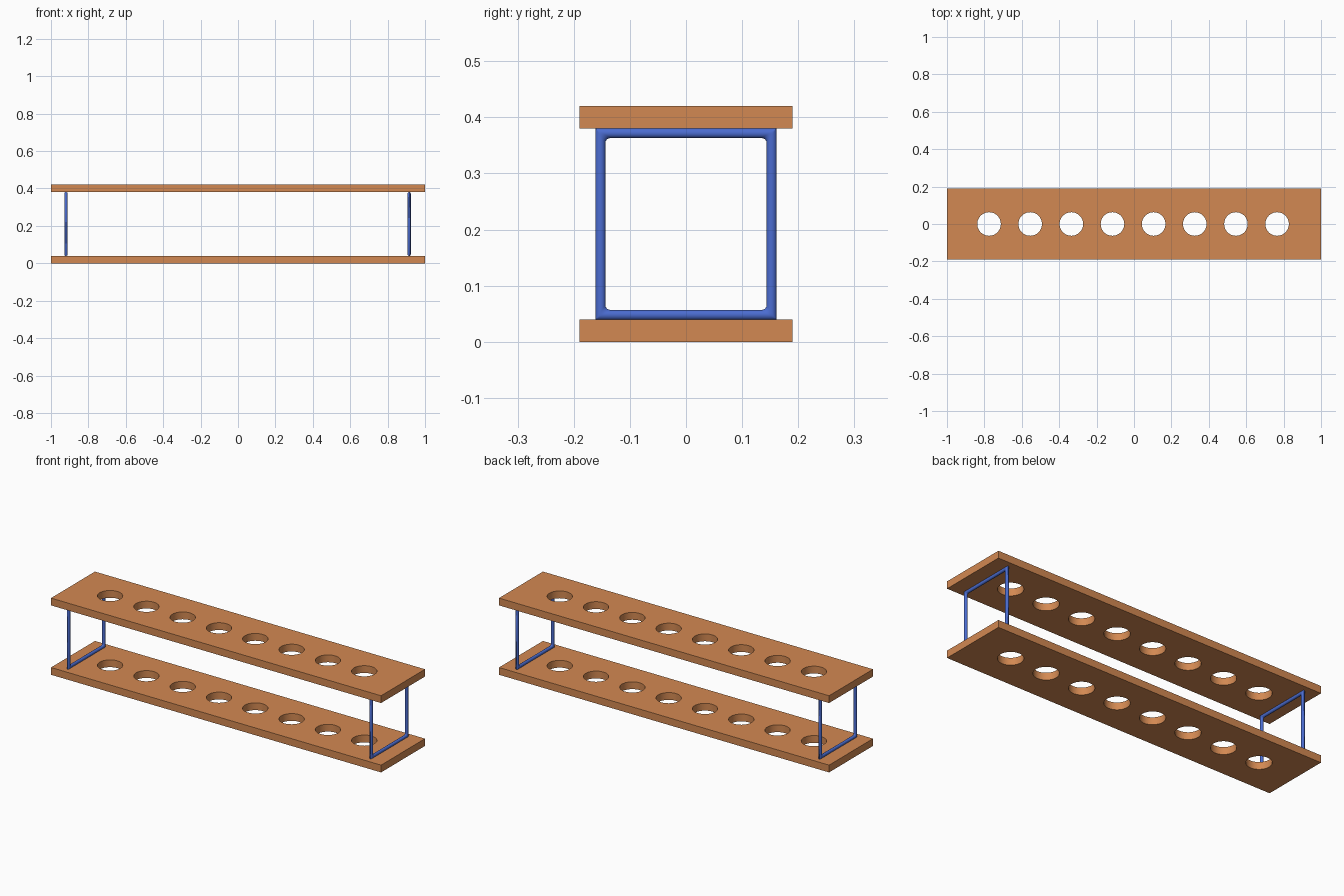
import bpy, bmesh
from math import sin, cos, pi

if "Cube" in bpy.data.objects:
    bpy.data.objects.remove(bpy.data.objects["Cube"])


def material(name, rgb):
    m = bpy.data.materials.new(name)
    m.diffuse_color = (*rgb, 1)
    m.use_nodes = True
    m.node_tree.nodes["Principled BSDF"].inputs["Base Color"].default_value = m.diffuse_color
    return m


wood = material("wood", (0.65, 0.25, 0.085))
metal = material("blue_metal", (0.07, 0.15, 0.63))


def smooth(ob):
    bpy.ops.object.select_all(action='DESELECT')
    ob.select_set(True)
    bpy.context.view_layer.objects.active = ob
    bpy.ops.object.shade_smooth_by_angle(angle=pi / 6)


def add_outline(curve, pts):
    s = curve.splines.new('POLY')
    s.points.add(len(pts) - 1)
    for p, (x, y) in zip(s.points, pts):
        p.co = (x, y, 0, 1)
    s.use_cyclic_u = True


# Board with a row of eight round holes
def board(name, z):
    c = bpy.data.curves.new(name, 'CURVE')
    c.dimensions = '2D'
    c.fill_mode = 'BOTH'
    c.extrude = 0.02
    add_outline(c, [(-1, -0.19), (1, -0.19), (1, 0.19), (-1, 0.19)])
    for i in range(8):
        cx = -0.775 + 0.22 * i
        add_outline(c, [(cx + 0.063 * cos(2 * pi * k / 40), 0.063 * sin(2 * pi * k / 40))
                        for k in range(40)])
    ob = bpy.data.objects.new(name, c)
    bpy.context.collection.objects.link(ob)
    bpy.ops.object.select_all(action='DESELECT')
    ob.select_set(True)
    bpy.context.view_layer.objects.active = ob
    bpy.ops.object.convert(target='MESH')
    ob = bpy.context.view_layer.objects.active
    bm = bmesh.new()
    bm.from_mesh(ob.data)
    bmesh.ops.remove_doubles(bm, verts=bm.verts, dist=1e-5)
    bmesh.ops.recalc_face_normals(bm, faces=bm.faces)
    bm.to_mesh(ob.data)
    bm.free()
    ob.data.materials.clear()
    ob.data.materials.append(wood)
    ob.location.z = z
    smooth(ob)


# Rectangular loop of round bar: square outer corners, small inner fillets
def frame(name, x):
    r, n, seg = 0.0088, 20, 4
    half_y, half_z, zc = 0.1525, 0.162, 0.21
    bm = bmesh.new()
    rings = []
    for i in range(n):
        t = 2 * pi * i / n
        off, dx = r * cos(t), r * sin(t)
        f = 0.0045 * (1 - cos(t))
        ring = []
        for q, (sy, sz) in enumerate([(1, 1), (-1, 1), (-1, -1), (1, -1)]):
            for k in range(seg + 1):
                a = pi / 2 * (q + k / seg)
                y = sy * (half_y + off - f) + f * cos(a)
                z = sz * (half_z + off - f) + f * sin(a)
                ring.append(bm.verts.new((dx, y, z)))
        rings.append(ring)
    m = len(rings[0])
    for i in range(n):
        a, b = rings[i], rings[(i + 1) % n]
        for j in range(m):
            k = (j + 1) % m
            bm.faces.new((a[j], a[k], b[k], b[j]))
    bmesh.ops.remove_doubles(bm, verts=bm.verts, dist=1e-6)
    bmesh.ops.recalc_face_normals(bm, faces=bm.faces)
    me = bpy.data.meshes.new(name)
    bm.to_mesh(me)
    bm.free()
    me.materials.append(metal)
    ob = bpy.data.objects.new(name, me)
    bpy.context.collection.objects.link(ob)
    ob.location = (x, 0, zc)
    smooth(ob)


board("lower_board", 0.02)
board("upper_board", 0.40)
frame("left_frame", -0.92)
frame("right_frame", 0.915)
